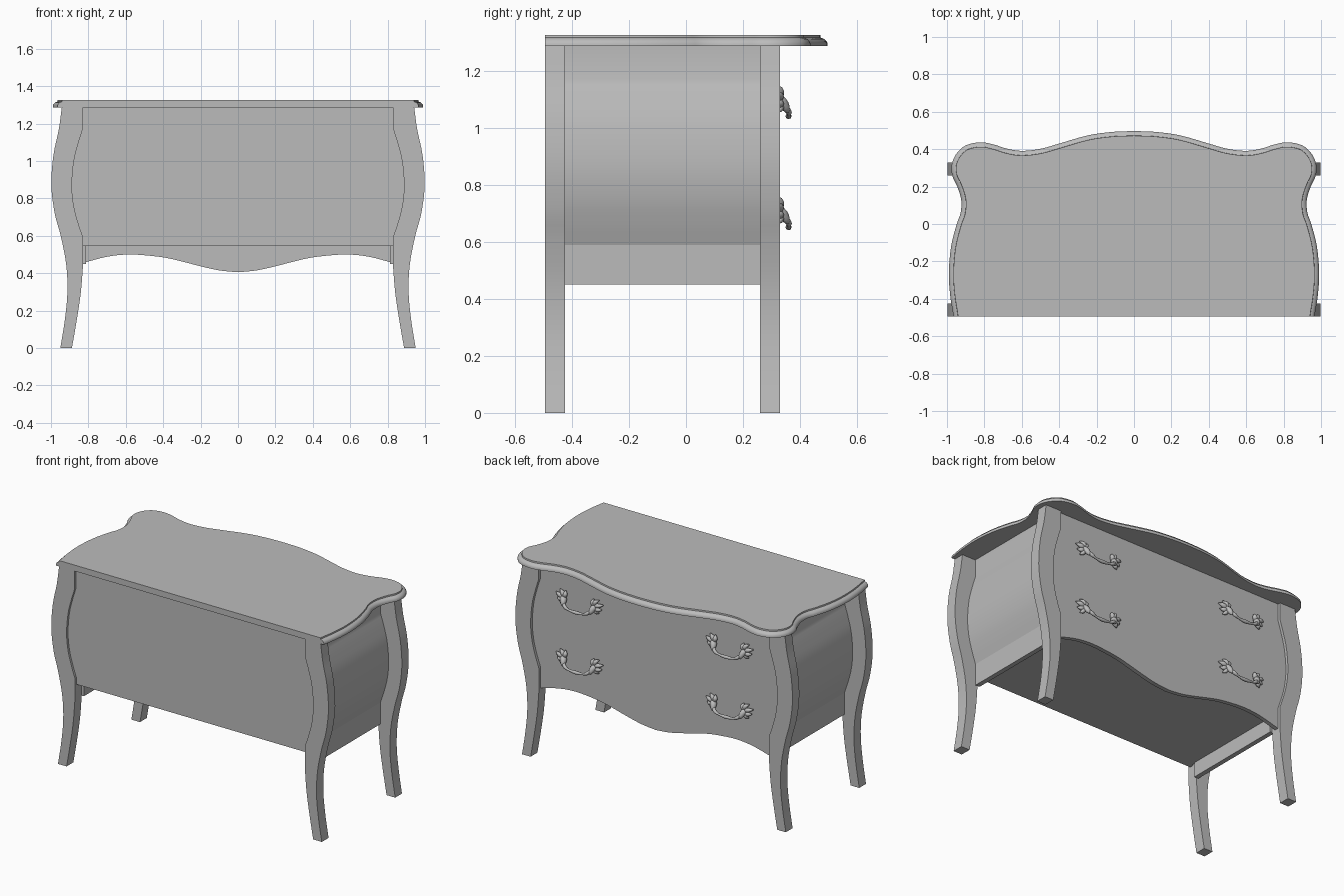
import bpy, bmesh
from mathutils import Vector
from math import sin, cos, pi, radians

if "Cube" in bpy.data.objects:
    bpy.data.objects.remove(bpy.data.objects["Cube"], do_unlink=True)

grey = bpy.data.materials.new("plain_grey")
grey.use_nodes = True
grey.diffuse_color = (0.5, 0.5, 0.5, 1)
grey.node_tree.nodes["Principled BSDF"].inputs["Base Color"].default_value = (0.5, 0.5, 0.5, 1)


def finish(name, bm, angle=30):
    bmesh.ops.recalc_face_normals(bm, faces=bm.faces[:])
    mesh = bpy.data.meshes.new(name)
    bm.to_mesh(mesh)
    bm.free()
    mesh.materials.append(grey)
    obj = bpy.data.objects.new(name, mesh)
    bpy.context.collection.objects.link(obj)
    bpy.ops.object.select_all(action='DESELECT')
    obj.select_set(True)
    bpy.context.view_layer.objects.active = obj
    bpy.ops.object.shade_smooth_by_angle(angle=radians(angle))
    return obj


def spline(pts, steps=4):
    """Smooth curve through the points."""
    p = [Vector(q) for q in pts]
    p = [2 * p[0] - p[1]] + p + [2 * p[-1] - p[-2]]
    out = []
    for a, b, c, d in zip(p, p[1:], p[2:], p[3:]):
        for i in range(steps):
            t = i / steps
            out.append(0.5 * (2 * b + (c - a) * t + (2 * a - 5 * b + 4 * c - d) * t ** 2
                              + (3 * b - a - 3 * c + d) * t ** 3))
    return out + [p[-2]]


def flip(pts):
    return [Vector((-p[0], p[1])) for p in pts]


def prism(name, outline, y0, y1):
    """Extrude an (x, z) outline from y0 to y1."""
    bm = bmesh.new()
    rings = [[bm.verts.new((p[0], y, p[1])) for p in outline] for y in (y0, y1)]
    bm.faces.new(rings[0])
    bm.faces.new(rings[1])
    n = len(outline)
    for i in range(n):
        j = (i + 1) % n
        bm.faces.new((rings[0][i], rings[0][j], rings[1][j], rings[1][i]))
    return finish(name, bm)


def rect(x0, x1, z0, z1):
    return [(x0, z0), (x1, z0), (x1, z1), (x0, z1)]


TOP, BASE = 1.287, 0.545

# Shared side curves, from bottom to top
outer = spline([(.95, 0), (.926, .15), (.912, .3), (.919, .45), (.948, .6), (.98, .72),
                (.998, .87), (.987, 1.03), (.958, 1.17), (.942, TOP)])
foot = spline([(.888, 0), (.862, .15), (.84, .3), (.828, .45)])
bulge = spline([(.828, .59), (.855, .67), (.878, .76), (.888, .87), (.877, 1.0),
                (.852, 1.1), (.83, 1.17)])
inner = bulge + [Vector((.83, TOP))]

# Legs, side panels and side rails
leg = outer + (foot + inner)[::-1]
side = [p + Vector((.015, 0)) for p in inner] + [p - Vector((.015, 0)) for p in inner[::-1]]
rail = rect(.813, .843, .45, .59)
for label, fix in (("left", list), ("right", flip)):
    prism(label + "_front_leg", fix(leg), .26, .33)
    prism(label + "_back_leg", fix(leg), -.495, -.425)
    prism(label + "_side_panel", fix(side), -.425, .26)
    prism(label + "_side_rail", fix(rail), -.425, .26)

# Front panel with wavy apron, flat back panel and floor
wave = spline([(0, .405), (.1, .415), (.2, .437), (.35, .475), (.45, .491), (.58, .5),
               (.7, .488), (.828, .455)])
half = wave + inner
prism("front_panel", half + flip(half[1:])[::-1], .285, .312)
half = [Vector((.828, BASE))] + inner
prism("back_panel", half + flip(half)[::-1], -.48, -.455)
prism("floor_board", rect(-.82, .82, BASE, .57), -.458, .288)

# Top slab with moulded edge on the front and sides
edge = spline([(.965, -.495), (.983, -.38), (.99, -.26), (.978, -.12), (.948, 0), (.927, .06),
               (.924, .13), (.945, .2), (.972, .26), (.974, .32), (.95, .375), (.9, .42),
               (.82, .437), (.75, .425), (.68, .403), (.6, .391), (.5, .402), (.4, .43),
               (.25, .473), (.12, .492), (0, .497)])
edge = edge + flip(edge[:-1])[::-1]
bm = bmesh.new()
rings = []
for inset, z in ((0, TOP), (0, 1.297), (.004, 1.305), (.011, 1.312), (.02, 1.316),
                 (.024, 1.317), (.025, 1.326)):
    ring = []
    for i, p in enumerate(edge):
        t = (edge[min(i + 1, len(edge) - 1)] - edge[max(i - 1, 0)]).normalized()
        q = p + Vector((-t.y, t.x)) * inset
        if i in (0, len(edge) - 1):
            q.y = p.y
        ring.append(bm.verts.new((q.x, q.y, z)))
    rings.append(ring)
for a, b in zip(rings, rings[1:]):
    for i in range(len(edge)):
        j = (i + 1) % len(edge)
        bm.faces.new((a[i], a[j], b[j], b[i]))
bm.faces.new(rings[0])
bm.faces.new(rings[-1])
finish("top_slab", bm)


def tube(bm, pts, radii, sides=8):
    """Tapered round bar along a path."""
    path = spline(pts)
    size = spline([(r, 0) for r in radii])
    rings = []
    for i, p in enumerate(path):
        t = path[min(i + 1, len(path) - 1)] - path[max(i - 1, 0)]
        u = t.cross(Vector((0, 1, 0))).normalized()
        v = t.cross(u).normalized()
        r = max(size[i].x, .001)
        rings.append([bm.verts.new(p + r * (u * cos(k * 2 * pi / sides) + v * sin(k * 2 * pi / sides)))
                      for k in range(sides)])
    for a, b in zip(rings, rings[1:]):
        for k in range(sides):
            m = (k + 1) % sides
            bm.faces.new((a[k], a[m], b[m], b[k]))
    bm.faces.new(rings[0])
    bm.faces.new(rings[-1])


# Drawer handles: leaf mounts joined by a drooping bail
leaves = [((.105, 0), (.118, .03), (.14, .045)), ((.105, 0), (.14, .012), (.17, .02)),
          ((.105, -.005), (.135, -.015), (.16, -.012)), ((.105, 0), (.122, -.03), (.138, -.042)),
          ((.11, 0), (.098, .025), (.102, .045))]


def handle(name, cx, cz):
    bm = bmesh.new()
    for s in (-1, 1):
        for path in leaves:
            depths = (.322, .33, .32)
            tube(bm, [(cx + s * x, y, cz + z) for (x, z), y in zip(path, depths)],
                 (.012, .014, .003))
        # knob holding the bail
        tube(bm, [(cx + s * .125, .318, cz + .008), (cx + s * .108, .335, cz - .008),
                  (cx + s * .1, .35, cz - .03), (cx + s * .096, .356, cz - .046)],
             (.012, .02, .015, .005))
    bail = [(-.104, .345, -.02), (-.08, .36, -.042), (-.05, .361, -.054), (0, .36, -.058),
            (.05, .361, -.054), (.08, .36, -.042), (.104, .345, -.02)]
    tube(bm, [(cx + x, y, cz + z) for x, y, z in bail], (.009, .011, .007, .011, .007, .011, .009))
    finish(name, bm, 50)


for label, cx in (("left", .54), ("right", -.54)):
    handle(label + "_upper_handle", cx, 1.1)
    handle(label + "_lower_handle", cx, .71)
